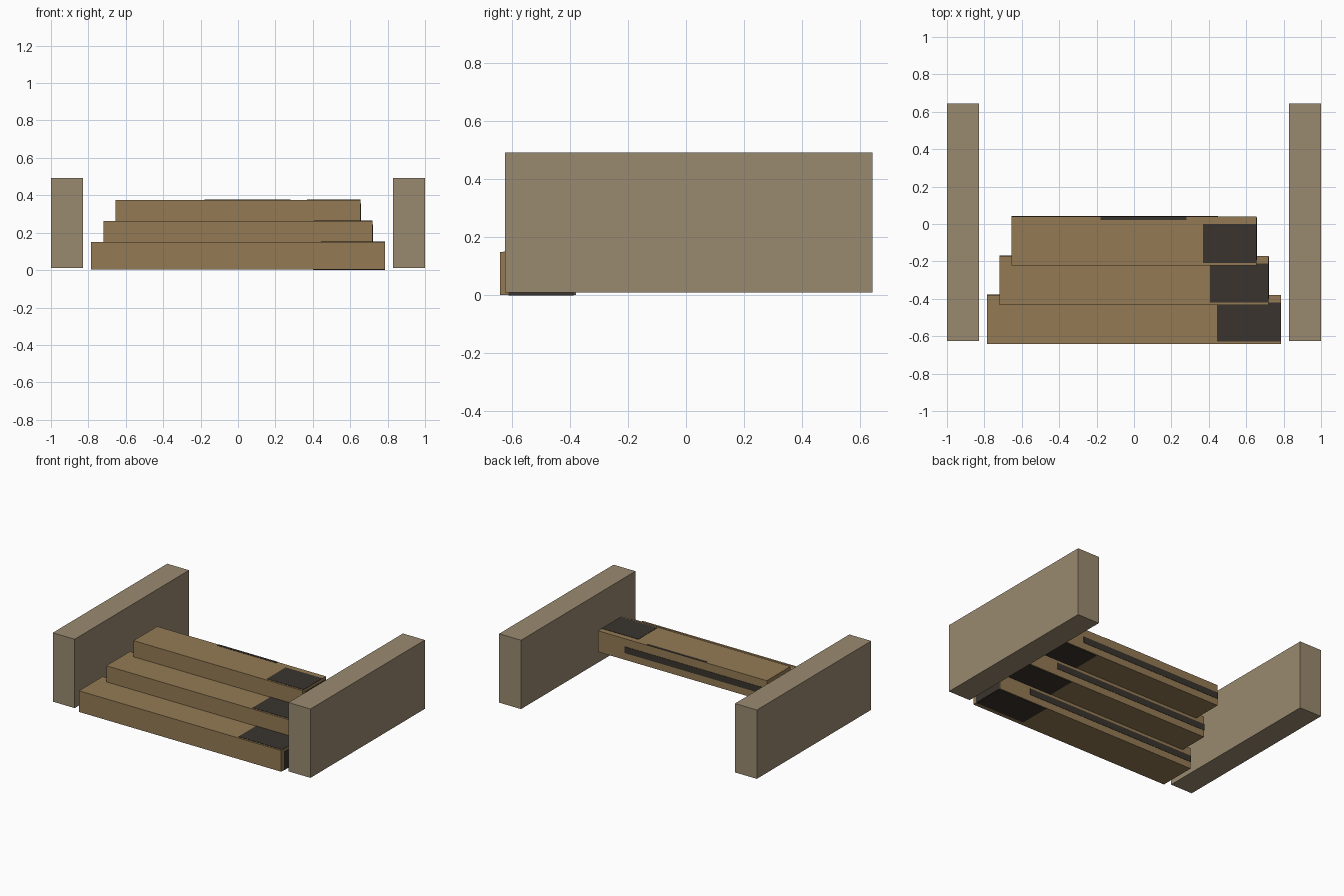
import bpy

if "Cube" in bpy.data.objects:
    bpy.data.objects.remove(bpy.data.objects["Cube"])


def material(name, rgb):
    m = bpy.data.materials.new(name)
    m.diffuse_color = (*rgb, 1)
    m.use_nodes = True
    m.node_tree.nodes["Principled BSDF"].inputs["Base Color"].default_value = m.diffuse_color
    return m


STONE = material("greyish stone", (0.323, 0.254, 0.162))
WOOD = material("brown wood", (0.296, 0.195, 0.089))
DARK = material("dark stain", (0.042, 0.034, 0.027))
T = 0.002  # thickness of the painted plates


def box(name, x, y, z, mat):
    """Axis-aligned box from (min, max) ranges."""
    centre = [(a + b) / 2 for a, b in (x, y, z)]
    bpy.ops.mesh.primitive_cube_add(size=1, location=centre)
    ob = bpy.context.object
    ob.name = name
    ob.scale = [b - a for a, b in (x, y, z)]
    bpy.ops.object.transform_apply(location=False, rotation=False, scale=True)
    ob.data.materials.append(mat)
    return ob


# side walls
for side, x in (("left", (-1.0, -0.83)), ("right", (0.83, 1.0))):
    box(side + "_wall", x, (-0.625, 0.643), (0.01, 0.493), STONE)

# three overlapping, narrowing steps: half width, front, top
steps = [(0.785, -0.642, 0.15), (0.72, -0.432, 0.263), (0.655, -0.222, 0.376)]
for i, (w, front, top) in enumerate(steps, 1):
    back, bottom = front + 0.262, top - 0.148
    box(f"step_{i}", (-w, w), (front, back), (bottom, top), WOOD)
    # stains on the tread, underside and right end
    box(f"tread_stain_{i}", (w * 0.565, w), (front + 0.013, front + 0.222),
        (top, top + T), DARK)
    box(f"underside_stain_{i}", (w * 0.51, w), (front + 0.03, back - 0.008),
        (bottom - T, bottom), DARK)
    box(f"end_stain_{i}", (w, w + T), (front + 0.03, back - 0.005),
        (bottom, top - 0.02), DARK)
    # long groove stripe along the back face
    box(f"back_stripe_{i}", (-w, w * 0.685), (back, back + T),
        (top - 0.1, top - 0.055), DARK)

# thin stripe at the back edge of the top tread
box("top_edge_stripe", (-0.18, 0.28), (0.022, 0.04), (0.376, 0.376 + T), DARK)
